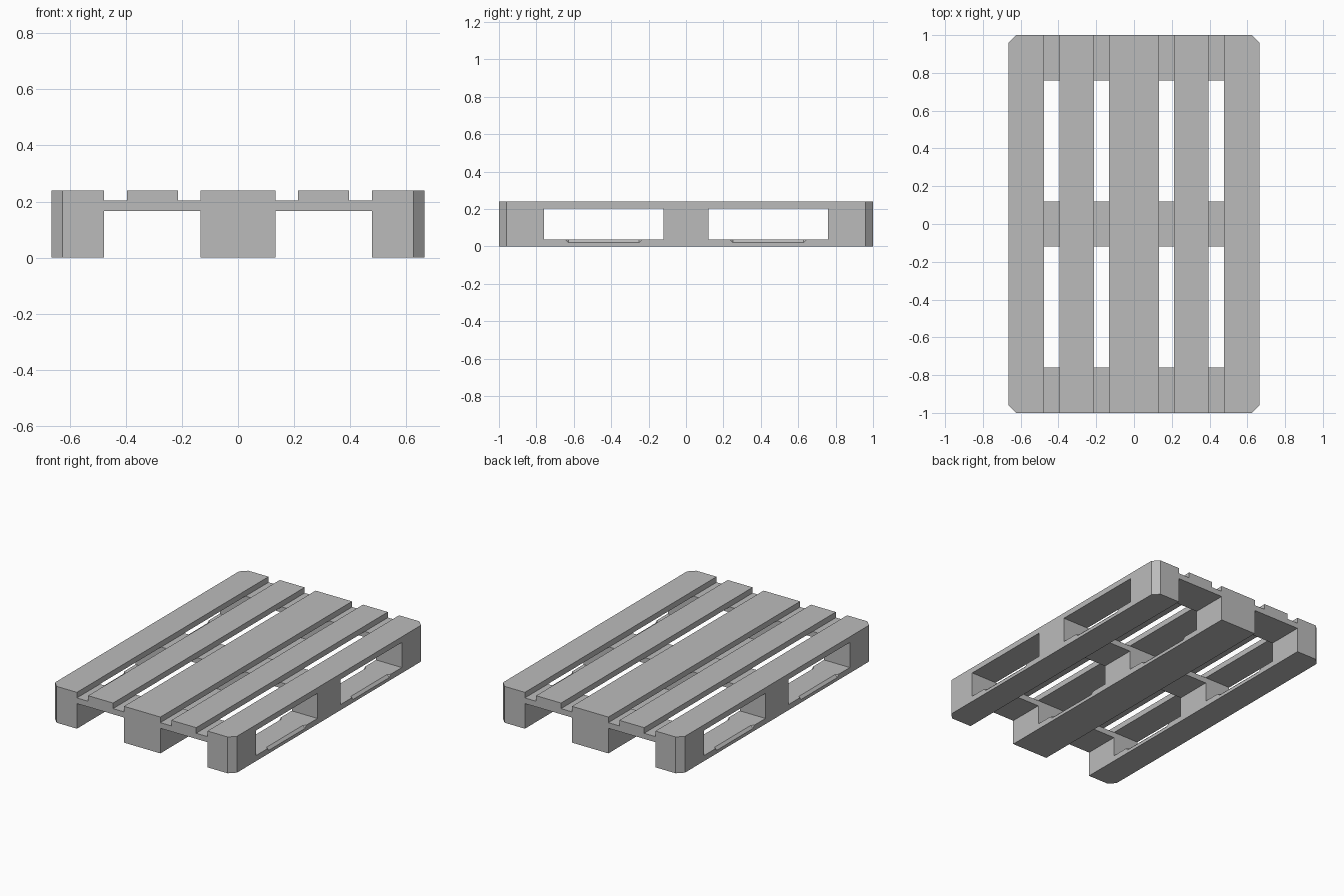
import bpy
import bmesh

cube = bpy.data.objects.get("Cube")
if cube:
    bpy.data.objects.remove(cube, do_unlink=True)

HALF_W, HALF_L = 0.665, 1.0
BOARD, HEIGHT = 0.037, 0.24
Z_CROSS = HEIGHT - 2 * BOARD      # underside of the cross boards
Z_DECK = HEIGHT - BOARD           # underside of the deck boards
CORNER = 0.04                     # cut on the four vertical corners
BEVEL = 0.016                     # entry bevel on the runners

wood = bpy.data.materials.new("pale_grey")
wood.use_nodes = True
grey = (0.5, 0.5, 0.5, 1)
wood.diffuse_color = grey
wood.node_tree.nodes["Principled BSDF"].inputs["Base Color"].default_value = grey


def loft(name, x0, x1, z0, z1, stations):
    """Timber along y; each station is (y, top edge bevel)."""
    bm = bmesh.new()
    rings = []
    for y, c in stations:
        # Pull the sides in where the timber reaches a pallet corner
        limit = HALF_W - max(0, abs(y) - (HALF_L - CORNER))
        a, b = max(x0, -limit), min(x1, limit)
        profile = [(a, z0), (b, z0), (b, z1 - c), (b - c, z1), (a + c, z1), (a, z1 - c)]
        rings.append([bm.verts.new((x, y, z)) for x, z in profile])
    for r, s in zip(rings, rings[1:]):
        for i in range(len(r)):
            j = (i + 1) % len(r)
            bm.faces.new((r[i], r[j], s[j], s[i]))
    bm.faces.new(rings[0])
    bm.faces.new(rings[-1])
    bmesh.ops.remove_doubles(bm, verts=bm.verts, dist=1e-5)
    bmesh.ops.recalc_face_normals(bm, faces=bm.faces)
    mesh = bpy.data.meshes.new(name)
    bm.to_mesh(mesh)
    bm.free()
    mesh.materials.append(wood)
    obj = bpy.data.objects.new(name, mesh)
    bpy.context.collection.objects.link(obj)


def timber(name, x0, x1, y0, y1, z0, z1, bevels=()):
    """Straight timber with a station at each corner cut and bevel."""
    cuts = {y0: 0, y1: 0}
    for y in (-HALF_L + CORNER, HALF_L - CORNER):
        if y0 < y < y1:
            cuts[y] = 0
    for start, end in bevels:
        cuts.update({start: 0, start + BEVEL: BEVEL, end - BEVEL: BEVEL, end: 0})
    loft(name, x0, x1, z0, z1, sorted(cuts.items()))


COLUMNS = {"right": (-HALF_W, -0.477), "middle": (-0.133, 0.133), "left": (0.477, HALF_W)}
ROWS = {"front": (-HALF_L, -0.76), "centre": (-0.12, 0.12), "back": (0.76, HALF_L)}

# Bottom runners with bevelled entries, and the long deck boards above them
for side, (x0, x1) in COLUMNS.items():
    timber(side + "_runner", x0, x1, -HALF_L, HALF_L, 0, BOARD,
           [(-0.645, -0.235), (0.235, 0.645)])
    timber(side + "_deck_board", x0, x1, -HALF_L, HALF_L, Z_DECK, HEIGHT)

# Narrower deck boards between
for side, (x0, x1) in {"right": (-0.395, -0.213), "left": (0.213, 0.395)}.items():
    timber(side + "_narrow_deck_board", x0, x1, -HALF_L, HALF_L, Z_DECK, HEIGHT)

# Cross boards and spacer blocks
for row, (y0, y1) in ROWS.items():
    timber(row + "_cross_board", -HALF_W, HALF_W, y0, y1, Z_CROSS, Z_DECK)
    for side, (x0, x1) in COLUMNS.items():
        timber(row + "_" + side + "_block", x0, x1, y0, y1, BOARD, Z_CROSS)
